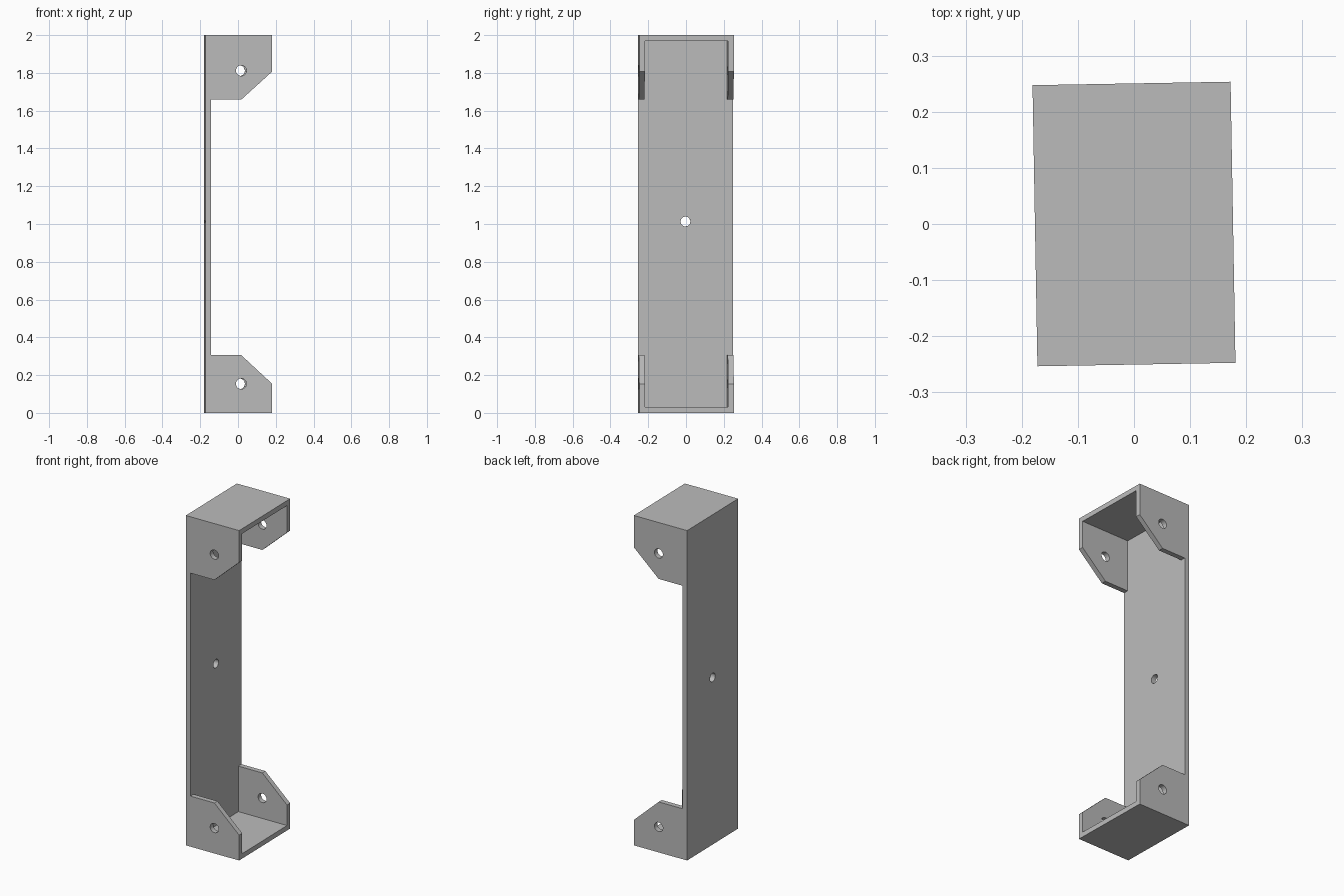
import bpy, bmesh, math
from mathutils import Matrix, Vector

cube = bpy.data.objects.get("Cube")
if cube:
    bpy.data.objects.remove(cube, do_unlink=True)

DEPTH, WIDTH, HEIGHT, WALL = 0.353, 0.501, 2.0, 0.03
BACK, FRONT, HALF = -DEPTH / 2, DEPTH / 2, WIDTH / 2
HOLE_X, HOLE_R = 0.0125, 0.028
LOW_HOLE, HIGH_HOLE = 0.154, 1.812

grey = bpy.data.materials.new("plain grey")
grey.use_nodes = True
colour = (0.5, 0.5, 0.5, 1)
grey.diffuse_color = colour
grey.node_tree.nodes["Principled BSDF"].inputs["Base Color"].default_value = colour


def make_object(name, bm):
    bmesh.ops.recalc_face_normals(bm, faces=bm.faces)
    mesh = bpy.data.meshes.new(name)
    bm.to_mesh(mesh)
    bm.free()
    mesh.materials.append(grey)
    obj = bpy.data.objects.new(name, mesh)
    bpy.context.collection.objects.link(obj)
    return obj


def extrude_profile(name, points):
    """Extrude an x-z outline across the full width."""
    bm = bmesh.new()
    face = bm.faces.new([bm.verts.new((x, -HALF, z)) for x, z in points])
    new = bmesh.ops.extrude_face_region(bm, geom=[face])["geom"]
    verts = [v for v in new if isinstance(v, bmesh.types.BMVert)]
    bmesh.ops.translate(bm, verts=verts, vec=(0, WIDTH, 0))
    return make_object(name, bm)


def box_cutter(name, low, high):
    bm = bmesh.new()
    low, high = Vector(low), Vector(high)
    matrix = Matrix.Translation((low + high) / 2) @ Matrix.Diagonal((*(high - low), 1))
    bmesh.ops.create_cube(bm, size=1, matrix=matrix)
    return make_object(name, bm)


def drill(name, centre, axis, radius, length):
    bm = bmesh.new()
    turn = Matrix.Rotation(math.pi / 2, 4, axis)
    bmesh.ops.create_cone(bm, cap_ends=True, segments=32, radius1=radius, radius2=radius,
                          depth=length, matrix=Matrix.Translation(centre) @ turn)
    return make_object(name, bm)


# Back plate with chamfered lugs at both ends, as one solid outline
inner = BACK + WALL
bracket = extrude_profile("mounting_bracket", [
    (BACK, 0), (FRONT, 0), (FRONT, 0.154), (0.0125, 0.306), (inner, 0.306),
    (inner, 1.658), (0.0125, 1.658), (FRONT, 1.807), (FRONT, HEIGHT), (BACK, HEIGHT)])

# Hollow between the side lugs, then the screw holes
cutters = [
    box_cutter("cavity_cutter", (inner, WALL - HALF, WALL),
               (FRONT + 0.1, HALF - WALL, HEIGHT - WALL)),
    drill("low_lug_drill", (HOLE_X, 0, LOW_HOLE), 'X', HOLE_R, 1),
    drill("high_lug_drill", (HOLE_X, 0, HIGH_HOLE), 'X', HOLE_R, 1),
    drill("back_plate_drill", (BACK, 0, 1.013), 'Y', 0.026, 0.2),
]
bpy.context.view_layer.objects.active = bracket
for cutter in cutters:
    cutter.hide_render = True
    cut = bracket.modifiers.new(cutter.name, 'BOOLEAN')
    cut.operation, cut.solver, cut.object = 'DIFFERENCE', 'EXACT', cutter
    bpy.ops.object.modifier_apply(modifier=cut.name)
    bpy.data.objects.remove(cutter, do_unlink=True)

# Smooth only the hole walls, and give the bracket its slight turn
bracket.select_set(True)
bpy.ops.object.shade_smooth_by_angle(angle=math.radians(30))
bracket.rotation_euler.z = math.radians(1)
